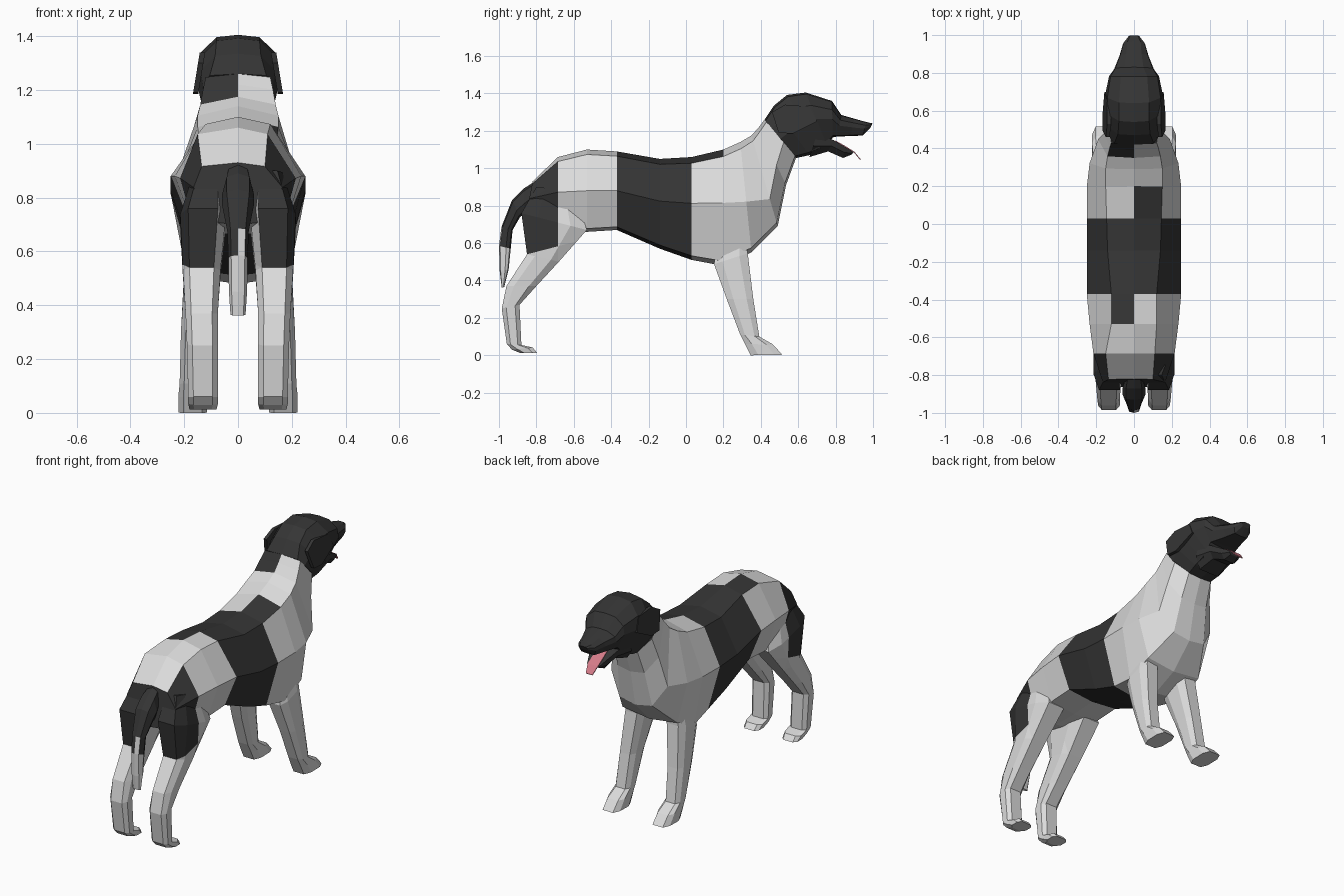
import bpy, bmesh
from mathutils import Vector

if "Cube" in bpy.data.objects:
    bpy.data.objects.remove(bpy.data.objects["Cube"])


def material(name, rgb):
    m = bpy.data.materials.new(name)
    m.diffuse_color = (*rgb, 1)
    m.use_nodes = True
    m.node_tree.nodes["Principled BSDF"].inputs["Base Color"].default_value = m.diffuse_color
    return m


MATS = [material("white_fur", (0.71, 0.71, 0.71)),
        material("black_fur", (0.035, 0.035, 0.035)),
        material("pink_tongue", (0.66, 0.2, 0.25))]
WHITE, BLACK, PINK = 0, 1, 2


def finish(bm, name):
    bmesh.ops.recalc_face_normals(bm, faces=bm.faces)
    me = bpy.data.meshes.new(name)
    bm.to_mesh(me)
    bm.free()
    for m in MATS:
        me.materials.append(m)
    ob = bpy.data.objects.new(name, me)
    bpy.context.collection.objects.link(ob)
    return ob


def section(p, q, prof, xc=0.0):
    """Mirrored ring between two (y, z) points; prof holds (half width, position 0..1)."""
    pts = prof + [(-u, t) for u, t in reversed(prof) if u > 1e-6]
    return [Vector((xc + u, p[0] + (q[0] - p[0]) * t, p[1] + (q[1] - p[1]) * t))
            for u, t in pts]


def loft(name, rings, rule, cuts=()):
    """Skin rings, cap the ends, slice along colour borders, colour by rule(i, j, centre)."""
    bm = bmesh.new()
    n = len(rings[0])
    vs = [[bm.verts.new(v) for v in r] for r in rings]
    for i in range(len(vs) - 1):
        for j in range(n):
            k = (j + 1) % n
            bm.faces.new((vs[i][j], vs[i][k], vs[i + 1][k], vs[i + 1][j]))
    bm.faces.new(vs[0])
    bm.faces.new(vs[-1])
    for co, no in cuts:
        bmesh.ops.bisect_plane(bm, geom=bm.verts[:] + bm.edges[:] + bm.faces[:],
                               plane_co=co, plane_no=no)
    for idx, f in enumerate(bm.faces):
        f.material_index = rule(idx // n, idx % n, f.calc_center_median())
    return finish(bm, name)


# Torso and neck: top point, bottom point, top half width, side half width, side height, belly half width
TORSO = [
    ((-.82, .93), (-.865, .70), .135, .165, .40, .10),
    ((-.685, 1.06), (-.685, .66), .15, .215, .47, .16),
    ((-.53, 1.10), (-.53, .66), .12, .235, .50, .17),
    ((-.37, 1.09), (-.37, .67), .12, .25, .50, .17),
    ((-.14, 1.05), (-.14, .57), .14, .25, .47, .17),
    ((.03, 1.06), (.03, .51), .145, .25, .45, .17),
    ((.20, 1.10), (.19, .48), .15, .25, .46, .19),
    ((.29, 1.14), (.35, .55), .15, .235, .54, .185),
    ((.35, 1.175), (.49, .69), .14, .19, .70, .11),
    ((.39, 1.22), (.535, .91), .13, .155, .65, .09),
    ((.42, 1.26), (.59, 1.06), .12, .135, .6, .08),
]


def torso_rule(i, j, c):
    if i in (3, 4):                                   # saddle band
        return BLACK
    if i == 0:                                        # rump
        return BLACK if j in (1, 2, 5, 6) else WHITE
    if (i == 2 and j == 7) or (i == 5 and j == 0) or (i in (8, 9) and j == 7):
        return BLACK                                  # odd patches along the back
    if i == len(TORSO) - 1:                           # end caps
        return BLACK
    return WHITE


torso = [section(p, q, [(0, 0), (a, .06), (w, t), (b, .96), (0, 1)])
         for p, q, a, w, t, b in TORSO]
torso[0][1].x, torso[1][1].x = .10, .11               # rump patch is narrower on one side
loft("torso", torso, torso_rule)

# Head with upper muzzle: top, bottom, top half width, side half width, chin half width
HEAD = [
    ((.42, 1.26), (.59, 1.055), .105, .137, .08),
    ((.47, 1.335), (.66, 1.07), .085, .148, .09),
    ((.54, 1.392), (.72, 1.09), .08, .152, .09),
    ((.64, 1.405), (.755, 1.12), .08, .150, .09),
    ((.78, 1.36), (.785, 1.165), .07, .132, .09),
    ((.83, 1.285), (.81, 1.17), .05, .105, .08),
    ((.90, 1.265), (.88, 1.172), .04, .077, .06),
    ((.965, 1.247), (.945, 1.175), .035, .058, .045),
    ((.998, 1.24), (.985, 1.215), .02, .03, .02),
]
loft("head", [section(p, q, [(0, 0), (a, .03), (w * .94, .24), (w, .5), (b, .95), (0, 1)])
              for p, q, a, w, b in HEAD], lambda i, j, c: BLACK)

# Lower jaw
JAW = [((.70, 1.18), (.66, 1.06), .11), ((.79, 1.15), (.76, 1.09), .085),
       ((.85, 1.115), (.84, 1.055), .06), ((.897, 1.087), (.885, 1.073), .04)]
loft("lower_jaw", [section(p, q, [(w, 0), (w, .5), (w * .6, 1)]) for p, q, w in JAW],
     lambda i, j, c: BLACK)

# Tongue
TONGUE = [((.80, 1.148), .03), ((.85, 1.12), .034), ((.90, 1.089), .034), ((.935, 1.047), .022)]
loft("tongue", [section(p, (p[0] - .003, p[1] - .004), [(w, 0), (w, 1)]) for p, w in TONGUE],
     lambda i, j, c: PINK)

# Drop ears: thin flaps lying on the head, flaring outward toward the tip
EAR = [(.66, 1.33), (.53, 1.34), (.46, 1.30), (.495, 1.19), (.57, 1.185), (.70, 1.25)]
for side, s in (("right", 1), ("left", -1)):
    bm = bmesh.new()
    inner, outer = [], []
    for y, z in EAR:
        x = .142 + (1.34 - z) * .165
        inner.append(bm.verts.new((s * (x - .02), y, z)))
        outer.append(bm.verts.new((s * x, y, z)))
    bm.faces.new(inner)
    bm.faces.new(outer)
    for k in range(len(EAR)):
        m = (k + 1) % len(EAR)
        bm.faces.new((inner[k], inner[m], outer[m], outer[k]))
    for f in bm.faces:
        f.material_index = BLACK
    finish(bm, "ear_" + side)

# Legs: front point, back point, inner x, outer x
HIND = [
    ((-.60, .88), (-.80, .90), .06, .165),
    ((-.53, .67), (-.88, .76), .045, .215),
    ((-.68, .50), (-.85, .54), .065, .205),
    ((-.80, .37), (-.96, .37), .075, .195),
    ((-.89, .27), (-.985, .25), .075, .19),
    ((-.88, .055), (-.958, .06), .075, .185),
    ((-.82, .042), (-.93, .03), .075, .185),
    ((-.795, .012), (-.885, .012), .08, .18),
]
FORE = [
    ((.33, .70), (.17, .64), .08, .17),
    ((.33, .545), (.15, .487), .08, .20),
    ((.36, .30), (.218, .30), .11, .212),
    ((.392, .10), (.29, .11), .12, .217),
    ((.465, .058), (.315, .06), .115, .222),
    ((.515, .003), (.345, 0), .115, .222),
]


def leg_rings(rows, s):
    rings = []
    for p, q, xi, xo in rows:
        h = (xo - xi) / 2
        rings.append(section(p, q, [(h * .65, 0), (h, .25), (h, .75), (h * .65, 1)],
                             s * (xi + xo) / 2))
    return rings


def thigh_rule(i, j, c):
    above = c.z > .54 + (c.y + .85) * .26
    return BLACK if c.y < -.685 and above and abs(c.x) > .07 else WHITE


THIGH_CUTS = [((0, -.685, 0), (0, 1, 0)), ((0, -.85, .54), (0, -.26, 1))]
for side, s in (("right", 1), ("left", -1)):
    loft("hind_leg_" + side, leg_rings(HIND, s), thigh_rule, THIGH_CUTS)
    loft("front_leg_" + side, leg_rings(FORE, s), lambda i, j, c: WHITE)

# Tail with a pale tip
TAIL = [
    ((-.80, .935), (-.82, .80), .045), ((-.87, .89), (-.865, .755), .06),
    ((-.93, .83), (-.887, .74), .06), ((-.987, .685), (-.927, .67), .04),
    ((-1.0, .585), (-.937, .57), .036), ((-.996, .45), (-.948, .46), .034),
    ((-.985, .362), (-.972, .365), .028),
]
loft("tail", [section(p, q, [(0, 0), (w * .7, .1), (w, .6), (w * .8, .9), (0, 1)])
              for p, q, w in TAIL],
     lambda i, j, c: WHITE if c.z < .58 or (c.z < .68 and j == 0) else BLACK)
